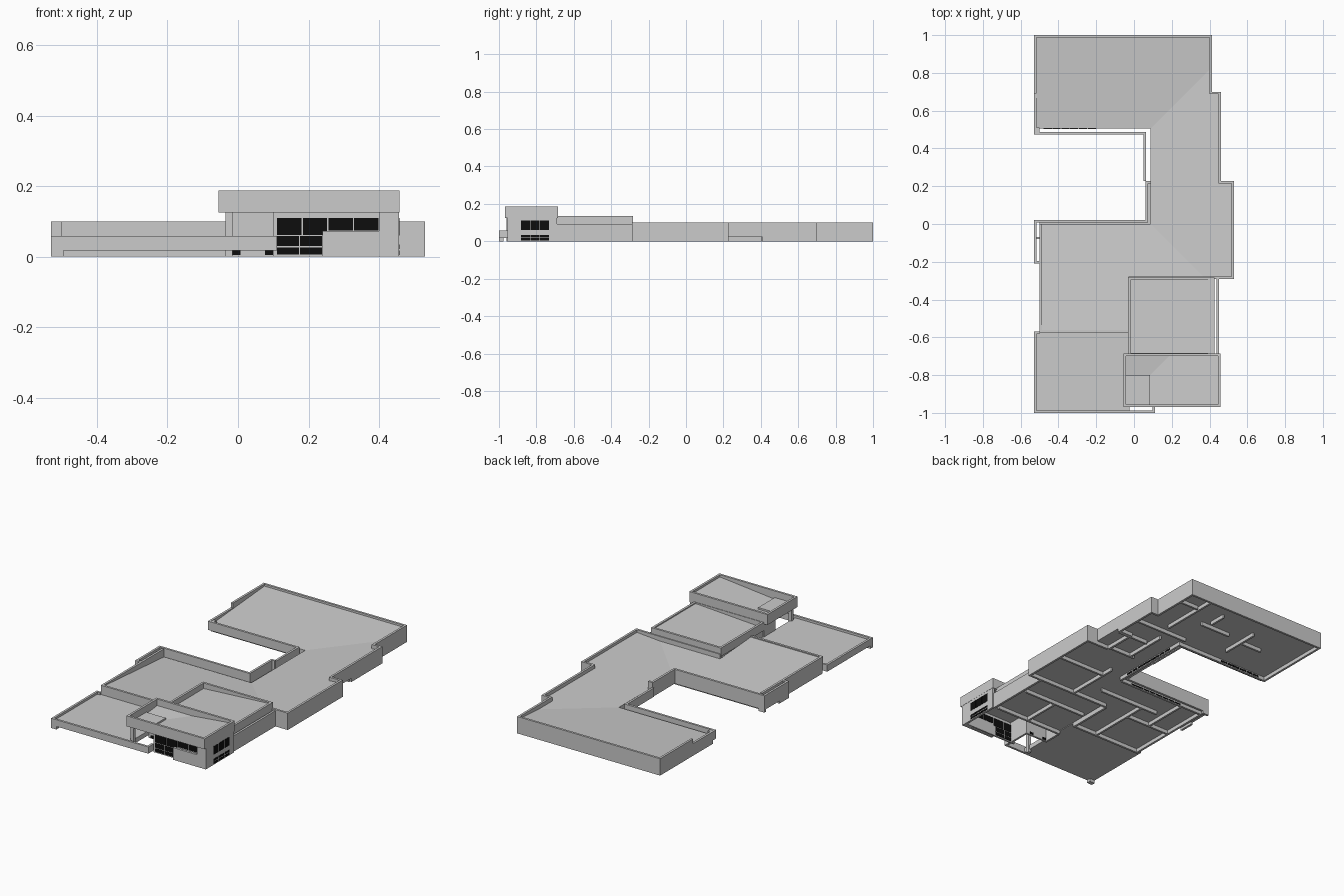
import bpy, bmesh
from mathutils import Vector

if "Cube" in bpy.data.objects:
    bpy.data.objects.remove(bpy.data.objects["Cube"])

black = bpy.data.materials.new("dark_glass")
black.diffuse_color = (0.004, 0.004, 0.004, 1)
black.use_nodes = True
black.node_tree.nodes["Principled BSDF"].inputs["Base Color"].default_value = black.diffuse_color


def prism(name, pts, z0, z1, mat=None):
    """Extrude a plan outline from z0 to z1; z1 may be a height function of x, y."""
    top = z1 if callable(z1) else (lambda x, y: z1)
    bm = bmesh.new()
    face = bm.faces.new([bm.verts.new((x, y, z0)) for x, y in pts])
    ext = bmesh.ops.extrude_face_region(bm, geom=[face])
    for v in ext["geom"]:
        if isinstance(v, bmesh.types.BMVert):
            v.co.z = top(v.co.x, v.co.y)
    bm.normal_update()
    bmesh.ops.recalc_face_normals(bm, faces=bm.faces)
    me = bpy.data.meshes.new(name)
    bm.to_mesh(me)
    bm.free()
    ob = bpy.data.objects.new(name, me)
    bpy.context.collection.objects.link(ob)
    if mat:
        me.materials.append(mat)
    return ob


def box(name, x0, x1, y0, y1, z0, z1, mat=None):
    return prism(name, [(x0, y0), (x1, y0), (x1, y1), (x0, y1)], z0, z1, mat)


def wall(name, pts, z0, z1, t=0.013):
    """Mitred wall along a right-angled path; thickness goes left (t>0) or right."""
    p = [Vector(q) for q in pts]
    nrm = []
    for a, b in zip(p, p[1:]):
        d = (b - a).normalized()
        nrm.append(Vector((-d.y, d.x)) * t)
    off = [p[0] + nrm[0]]
    off += [p[i] + nrm[i - 1] + nrm[i] for i in range(1, len(p) - 1)]
    off.append(p[-1] + nrm[-1])
    return prism(name, p + off[::-1], z0, z1)


def ring(name, x0, x1, y0, y1, z0, z1, t=0.013):
    """Rectangular parapet made of two L-shaped walls."""
    wall(name + "_south_east", [(x0, y0), (x1, y0), (x1, y1)], z0, z1, t)
    wall(name + "_north_west", [(x1 - t, y1), (x0, y1), (x0, y0 + t)], z0, z1, t)


def panes(name, axis, a0, a1, n, b0, b1, z0, z1, rows=1, gap=0.004):
    """Grid of dark panes along x or y."""
    w, h = (a1 - a0) / n, (z1 - z0) / rows
    for i in range(n):
        for j in range(rows):
            s, e = a0 + i * w + gap / 2, a0 + (i + 1) * w - gap / 2
            lo, hi = z0 + j * h + gap / 2, z0 + (j + 1) * h - gap / 2
            if axis == "x":
                box(name, s, e, b0, b1, lo, hi, black)
            else:
                box(name, b0, b1, s, e, lo, hi, black)


CEIL, LOW, TOP, S = 0.022, 0.052, 0.10, 0.075

# three roof wings draining towards the courtyard, meeting in 45 degree valleys
prism("north_roof", [(-.525, .505), (.088, .505), (.40, .817), (.40, .99), (-.525, .99)],
      CEIL, lambda x, y: LOW + S * (y - .505))
prism("east_roof", [(.088, .505), (.088, 0), (.368, -.28), (.518, -.28), (.518, .22), (.45, .22),
      (.45, .69), (.40, .69), (.40, .817)], CEIL, lambda x, y: LOW + S * (x - .088))
prism("middle_roof", [(.088, 0), (-.495, 0), (-.495, -.565), (-.03, -.565), (-.03, -.28),
      (.368, -.28)], CEIL, lambda x, y: LOW - S * y)

# outer walls with parapet, and their footings with the side entrance left open
wall("outer_wall", [(-.53, .69), (-.53, 1), (.412, 1), (.412, .70), (.46, .70), (.46, .228),
     (.53, .228), (.53, -.29), (-.03, -.29)], CEIL, TOP, -.013)
wall("outer_footing_north", [(-.53, .69), (-.53, 1), (.412, 1), (.412, .70), (.46, .70),
     (.46, .41)], 0, CEIL, -.013)
wall("outer_footing_east", [(.38, .228), (.53, .228), (.53, -.29), (-.03, -.29)], 0, CEIL, -.013)
wall("entrance_recess", [(.46, .41), (.38, .41), (.38, .228)], 0, CEIL, -.013)
wall("middle_parapet", [(-.5, 0), (-.5, -.575), (-.03, -.575)], CEIL, TOP)
wall("middle_footing", [(.088, 0), (-.5, 0), (-.5, -.57), (-.03, -.57), (-.03, -.29)], 0, CEIL)
wall("north_wing_footing", [(-.53, .69), (-.53, .505), (.09, .505), (.09, 0)], 0, CEIL)

# courtyard fascias and the gutter behind the high one
wall("courtyard_fascia_high", [(.09, .228), (.06, .228), (.06, .02), (-.53, .02), (-.53, -.21),
     (-.50, -.21)], 0.015, TOP)
wall("courtyard_gutter", [(.073, .22), (.073, .007), (-.5, .007)], CEIL, .04, .014)
wall("courtyard_fascia_low", [(-.53, .69), (-.53, .475), (.05, .475), (.05, .228)], 0.02, 0.072)
box("fascia_bracket", -.53, -.50, -.08, -.07, .02, .08)
box("north_fascia_bracket", -.517, -.50, .488, .51, .02, .07)
box("fascia_end_pier", -.53, -.517, -.21, -.12, 0, .02)
box("fascia_corner_pier", -.53, -.49, .007, .02, 0, .02)
panes("courtyard_window_middle", "x", -.34, .02, 8, -.014, .001, .002, .015)
panes("courtyard_window_north", "x", -.48, -.2, 6, .504, .519, .003, .019)
panes("courtyard_window_east", "y", .06, .44, 8, .089, .104, .003, .019)

# low south-west roof
box("low_roof", -.52, -.025, -.97, -.57, .018, .045)
box("low_roof_front_edge", -.52, -.025, -.987, -.97, .018, .045)
wall("low_parapet", [(-.50, -.57), (-.53, -.57), (-.53, -1), (.11, -1), (.11, -.95)],
     .018, .058)
box("low_roof_post", -.53, -.495, -1, -.975, 0, .018)

# raised centre block
prism("centre_block", [(-.025, -.69), (.42, -.69), (.42, -.285), (-.025, -.285)], CEIL,
      lambda x, y: .102 + .06 * (x + .025))
ring("centre_parapet", -.032, .427, -.695, -.283, .085, .135)
box("centre_side_wall", .436, .449, -.69, -.29, 0, .093)
box("centre_footing", -.025, .42, -.69, -.677, 0, CEIL)

# front tower, its two roof planes falling to the patio corner
ring("tower_fascia", -.056, .458, -.968, -.685, .125, .187)
prism("tower_roof_north", [(-.045, -.8), (.085, -.8), (.19, -.695), (-.045, -.695)], .125,
      lambda x, y: .138 + .1 * (y + .8))
prism("tower_roof_east", [(.085, -.8), (.085, -.957), (.447, -.957), (.447, -.695),
      (.19, -.695)], .125, lambda x, y: .138 + .1 * (x - .085))
box("tower_roof_hatch", -.045, .085, -.957, -.80, .125, .148)
box("tower_east_wall", .444, .457, -.955, -.69, 0, .125)
box("tower_pier", .40, .444, -.955, -.925, 0, .125)
box("tower_low_wall", .24, .40, -.955, -.942, 0, .072)
box("glazed_wall", .10, .40, -.935, -.925, 0, .125)
wall("patio_wall", [(.115, -.925), (.115, -.80), (-.03, -.80), (-.03, -.69)], 0, .125, -.012)
box("patio_column", -.036, -.016, -.96, -.94, 0, .125)
panes("front_window_upper_left", "x", .109, .255, 2, -.937, -.923, .06, .112)
panes("front_window_upper_right", "x", .255, .40, 2, -.937, -.923, .072, .112)
panes("front_window_middle", "x", .109, .24, 2, -.937, -.923, .028, .06)
panes("front_window_lower", "x", .109, .24, 2, -.937, -.923, .004, .028)
panes("east_window_upper", "y", -.885, -.73, 3, .443, .458, .058, .112, 1)
panes("east_window_lower", "y", -.885, -.73, 3, .443, .458, .003, .036, 2)
for x in (-.015, .077):
    box("patio_window", x, x + .022, -.802, -.786, .004, .018, black)

# room partitions under the ceiling: (x0, x1, y) and (x, y0, y1)
for x0, x1, y in ((.28, .40, .88), (-.05, .15, .76), (-.3, -.15, .74), (.1, .45, .56),
                  (.25, .45, .40), (.2, .38, .23), (.2, .52, -.03), (-.3, .1, -.17),
                  (-.5, -.2, -.3), (0, .42, -.45)):
    box("partition", x0, x1, y, y + .012, 0, CEIL)
for x, y0, y1 in ((.26, .62, .99), (.1, .8, .91), (-.16, .62, .86), (.22, .23, .5),
                  (.2, -.28, .05), (-.2, -.57, -.17), (-.36, -.3, 0), (.2, -.69, -.45)):
    box("partition", x, x + .012, y0, y1, 0, CEIL)
